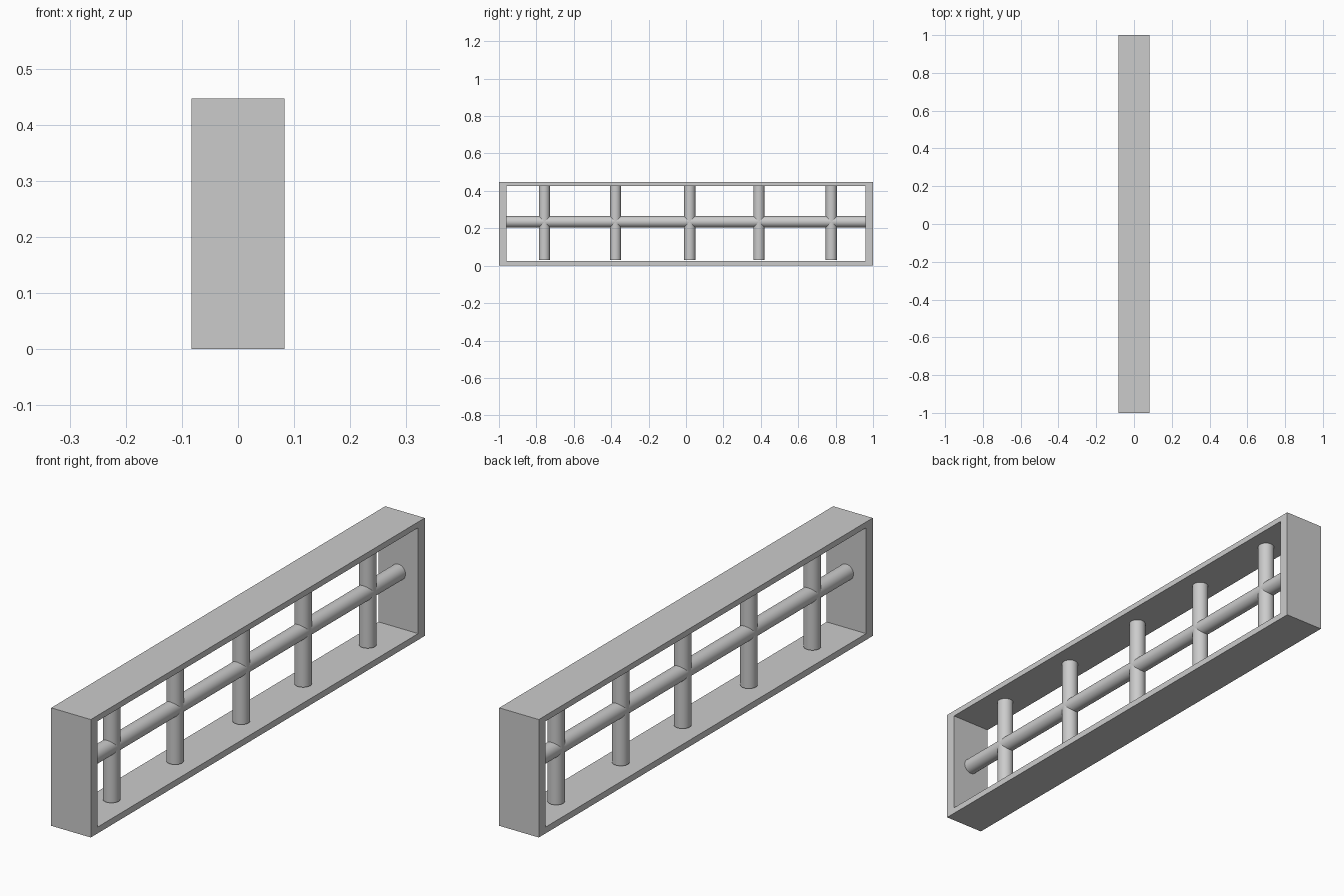
import bpy
from math import pi

if "Cube" in bpy.data.objects:
    bpy.data.objects.remove(bpy.data.objects["Cube"])

HX, H = 0.083, 0.447          # half depth, height
R, BAR_Z = 0.03, 0.235        # bar radius, rail height


def smooth(ob):
    bpy.ops.object.select_all(action='DESELECT')
    ob.select_set(True)
    bpy.context.view_layer.objects.active = ob
    bpy.ops.object.shade_smooth_by_angle()


def bar(name, loc, length, rot=(0, 0, 0)):
    bpy.ops.mesh.primitive_cylinder_add(vertices=32, radius=R, depth=length,
                                        location=loc, rotation=rot)
    ob = bpy.context.object
    ob.name = name
    smooth(ob)


# Rectangular frame: outer and inner loops bridged front and back
outer = [(-1, 0), (1, 0), (1, H), (-1, H)]
inner = [(-0.96, 0.024), (0.96, 0.024), (0.96, 0.425), (-0.96, 0.425)]
verts = [(x, y, z) for x in (-HX, HX) for loop in (outer, inner) for y, z in loop]
faces = []
for i in range(4):
    j = (i + 1) % 4
    faces += [(i, 4 + i, 4 + j, j),              # side at -x
              (8 + i, 8 + j, 12 + j, 12 + i),    # side at +x
              (i, j, 8 + j, 8 + i),              # outer walls
              (4 + i, 12 + i, 12 + j, 4 + j)]    # inner walls
mesh = bpy.data.meshes.new("window_frame")
mesh.from_pydata(verts, [], faces)
frame = bpy.data.objects.new("window_frame", mesh)
bpy.context.collection.objects.link(frame)

# Long horizontal bar
bar("horizontal_bar", (0, 0, BAR_Z), 1.92, (pi / 2, 0, 0))

# Upright bars
z0, z1 = 0.03, 0.426
for k, y in enumerate((-0.757, -0.377, 0.02, 0.39, 0.777)):
    bar(f"vertical_bar_{k + 1}", (0, y, (z0 + z1) / 2), z1 - z0)
